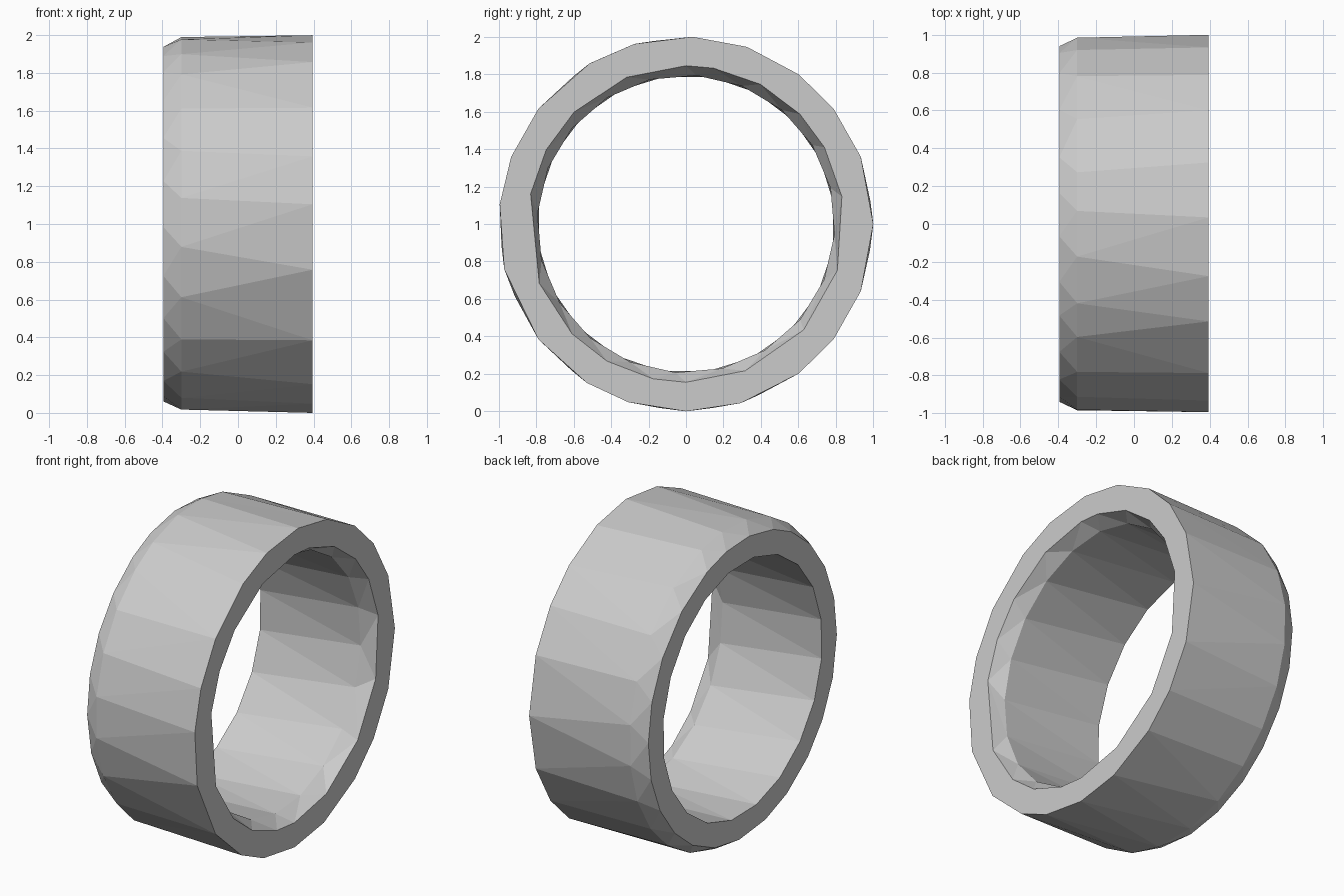
import bpy
import bmesh
from math import sin, cos, radians

default = bpy.data.objects.get("Cube")
if default:
    bpy.data.objects.remove(default)

bm = bmesh.new()


def loop(x, radius, angles):
    """Irregular hand-cut polygon around the x axis, as (angle, vertex) pairs."""
    return [(a, bm.verts.new((x, radius * cos(radians(a)), 1 + radius * sin(radians(a)))))
            for a in sorted(a % 360 for a in angles)]


def stitch(first, second):
    """Join two loops of different counts with triangles, advancing by angle."""
    i = j = 0
    n, m = len(first), len(second)

    def angle(ring, k):
        return ring[k % len(ring)][0] + 360 * (k // len(ring))

    while i < n or j < m:
        a, b = first[i % n][1], second[j % m][1]
        if j >= m or (i < n and angle(first, i + 1) <= angle(second, j + 1)):
            bm.faces.new((a, b, first[(i + 1) % n][1]))
            i += 1
        else:
            bm.faces.new((a, b, second[(j + 1) % m][1]))
            j += 1


# Vertex angles of the uneven facets
rim = [0, 21, 38, 53, 71, 88, 106, 121, 142, 159, 174, 194, 218, 238, 252,
       270, 287, 307, 322, 339]
shoulder = [7, 22, 38, 56, 74, 86, 100, 115, 127, 142, 157, 172, 187, 203, 218,
            232, 248, 262, 278, 293, 308, 322, 337, 352]
bore_mouth = [10, 29, 44, 62, 80, 90, 112, 135, 152, 169, 202, 224, 240, 258,
              270, 292, 318, 343]
bore = [18 * k + 8 for k in range(20)]

# Closed cross-section: outer wall, outer bevel, bore, bore bevel
half = 0.395
section = [
    loop(half, 1.0, rim),
    loop(-0.3, 0.992, shoulder),
    loop(-half, 0.94, [a - 6 for a in shoulder]),
    loop(-half, 0.795, bore),
    loop(0.3, 0.795, [a + 6 for a in bore]),
    loop(half, 0.845, bore_mouth),
]
for k, ring in enumerate(section):
    stitch(ring, section[(k + 1) % len(section)])
bmesh.ops.recalc_face_normals(bm, faces=bm.faces)

mesh = bpy.data.meshes.new("ring_band")
bm.to_mesh(mesh)
bm.free()
band = bpy.data.objects.new("ring_band", mesh)
bpy.context.scene.collection.objects.link(band)

# Single light grey material
grey = bpy.data.materials.new("light_grey")
grey.use_nodes = True
colour = (0.6, 0.6, 0.6, 1)
grey.diffuse_color = colour
grey.node_tree.nodes["Principled BSDF"].inputs["Base Color"].default_value = colour
mesh.materials.append(grey)
